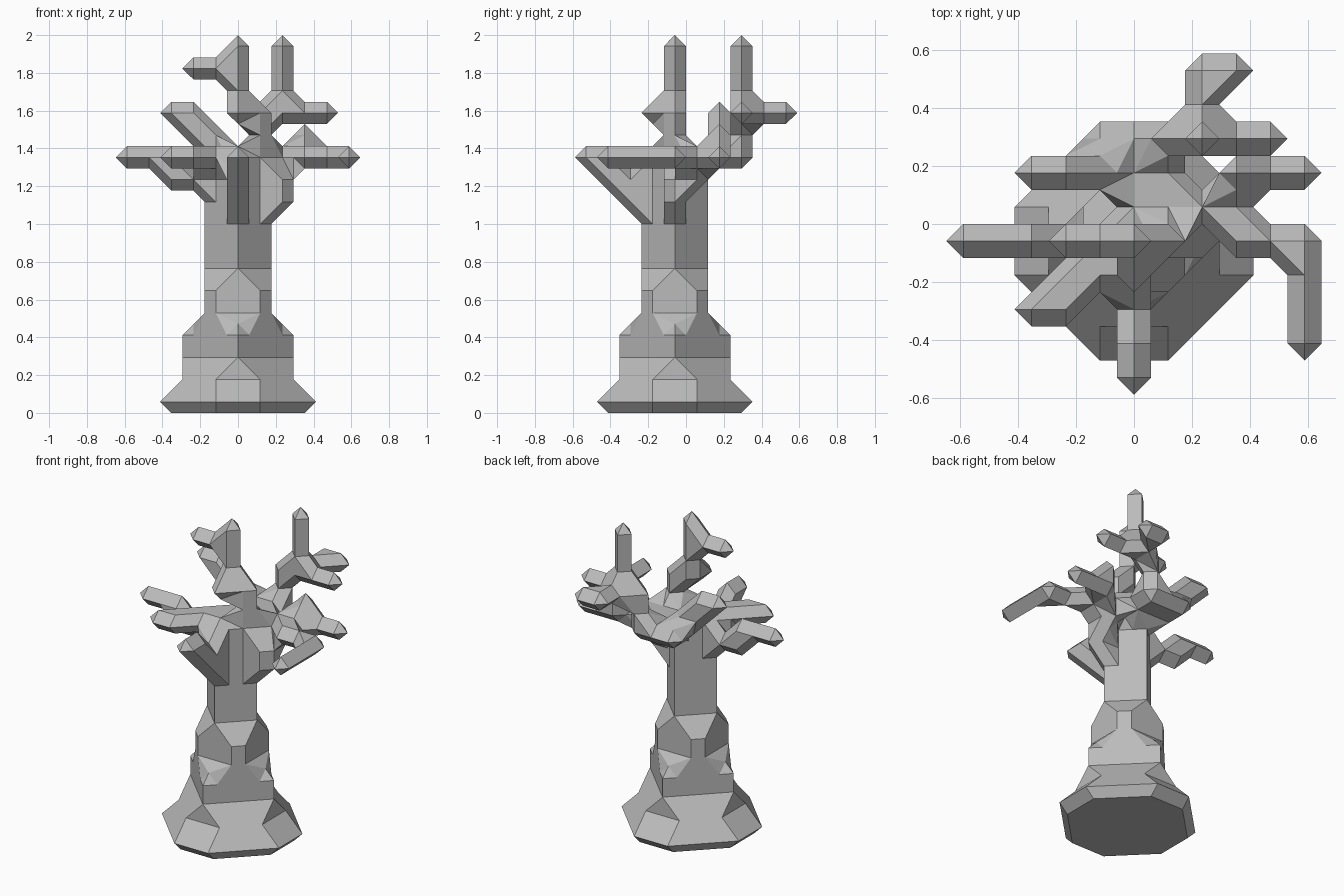
import bpy, bmesh, math
from itertools import product
from mathutils import Vector

if "Cube" in bpy.data.objects:
    bpy.data.objects.remove(bpy.data.objects["Cube"])

S = 2 / 17            # grid step: the tree is 17 layers tall
solid = set()         # occupied grid points (i, j, k)


def layer(levels, rule):
    """Fill every grid point of the given levels that passes the rule."""
    for k in levels:
        for i, j in product(range(-4, 5), repeat=2):
            if rule(abs(i), abs(j)):
                solid.add((i, j, k))


def limb(*path):
    """Fill straight runs between consecutive corner points."""
    for a, b in zip(path, path[1:]):
        a, b = Vector(a), Vector(b)
        n = int(max(abs(c) for c in b - a))
        for t in range(n + 1):
            solid.add(tuple(round(c) for c in a.lerp(b, t / n)))


# flared foot, narrowing in steps
layer([0], lambda i, j: i + j <= 4 and max(i, j) <= 3)
layer([1], lambda i, j: i + j <= 3 and max(i, j) <= 2)
layer([2, 3], lambda i, j: i + j <= 2)
# square lower trunk, then diamond upper trunk
layer([4, 5], lambda i, j: max(i, j) <= 1)
layer(range(6, 12), lambda i, j: i + j <= 1)

# front branch
limb((0, -4, 11), (0, -3, 11), (0, -3, 10), (0, -2, 10), (0, -2, 9), (0, -1, 9))
# left branch
limb((-5, 0, 11), (-3, 0, 11), (-3, 0, 10), (-1, 0, 10))
# front left branch
limb((-3, -2, 11), (-2, -2, 11), (-2, -1, 11), (-1, -1, 11), (-1, 0, 11))
# back left branch
limb((-3, 2, 13), (-2, 2, 13), (-2, 2, 12), (-1, 2, 12), (-1, 2, 11), (0, 2, 11), (0, 1, 11))
# right branch with two forks and a stub
limb((1, 0, 9), (2, 0, 9), (2, 0, 10), (2, 1, 10), (2, 1, 11), (3, 1, 11))
limb((1, 1, 11), (2, 1, 11))
limb((3, 1, 11), (3, 2, 11), (5, 2, 11))
limb((3, 1, 11), (3, 0, 11), (5, 0, 11), (5, -3, 11))
limb((3, 2, 11), (3, 2, 12))
# central top branch
limb((1, 0, 11), (1, 0, 13), (0, 0, 13), (0, 0, 16))
limb((0, -1, 13), (0, 0, 13))
limb((0, 0, 15), (-2, 0, 15))
# back branch with upright, side and rear twigs
limb((-1, 3, 11), (1, 3, 11), (1, 3, 13), (2, 3, 13), (2, 3, 16))
limb((0, 2, 11), (1, 2, 11), (1, 1, 11))
limb((2, 3, 13), (4, 3, 13))
limb((2, 3, 13), (2, 5, 13), (3, 5, 13))

# corner loops of the six cell sides, counter-clockwise from outside
SIDES = []
for axis in range(3):
    for end in (0, 1):
        ring = []
        for u, v in ((0, 0), (1, 0), (1, 1), (0, 1)):
            c = [0, 0, 0]
            c[axis], c[(axis + 1) % 3], c[(axis + 2) % 3] = end, u, v
            ring.append(tuple(c))
        SIDES.append(ring if end else ring[::-1])


def cell_loops(cell):
    """Closed loops of edge midpoints separating solid from empty corners."""
    link = {}
    for ring in SIDES:
        pts = [tuple(a + b for a, b in zip(cell, c)) for c in ring]
        full = [p in solid for p in pts]
        mid = [tuple((a + b) / 2 for a, b in zip(pts[n], pts[(n + 1) % 4])) for n in range(4)]
        for n in range(4):
            if not full[n] and full[(n + 1) % 4]:
                m = (n + 1) % 4
                while full[(m + 1) % 4]:
                    m = (m + 1) % 4
                link[mid[n]] = mid[m]
    while link:
        p = next(iter(link))
        loop = []
        while p in link:
            loop.append(p)
            p = link.pop(p)
        yield loop


def fullest_fan(loop):
    """Fan triangles of the loop that bulge outward the most."""
    def fan(s):
        r = loop[s:] + loop[:s]
        return [(r[0], r[n], r[n + 1]) for n in range(1, len(r) - 1)]
    return max((fan(s) for s in range(len(loop))),
               key=lambda f: sum(Vector(a).dot(Vector(b).cross(Vector(c))) for a, b, c in f))


bark = bpy.data.materials.new("grey_bark")
bark.diffuse_color = (0.5, 0.5, 0.5, 1)
bark.use_nodes = True
bark.node_tree.nodes["Principled BSDF"].inputs["Base Color"].default_value = bark.diffuse_color


def skin(name, low, high):
    """Mesh the cells of one height range as a flat-faced object."""
    bm = bmesh.new()
    verts = {}
    for cell in product(range(-7, 7), range(-7, 7), range(low, high)):
        for loop in cell_loops(cell):
            for tri in fullest_fan(loop):
                for p in tri:
                    if p not in verts:
                        i, j, k = p
                        verts[p] = bm.verts.new((i * S, (j - 0.5) * S, (k + 0.5) * S))
                bm.faces.new([verts[p] for p in tri])
    bmesh.ops.dissolve_limit(bm, angle_limit=math.radians(1), verts=bm.verts[:], edges=bm.edges[:])
    mesh = bpy.data.meshes.new(name)
    bm.to_mesh(mesh)
    bm.free()
    mesh.materials.append(bark)
    bpy.context.collection.objects.link(bpy.data.objects.new(name, mesh))


skin("flared_foot", -1, 3)
skin("trunk", 3, 8)
skin("branches", 8, 17)
